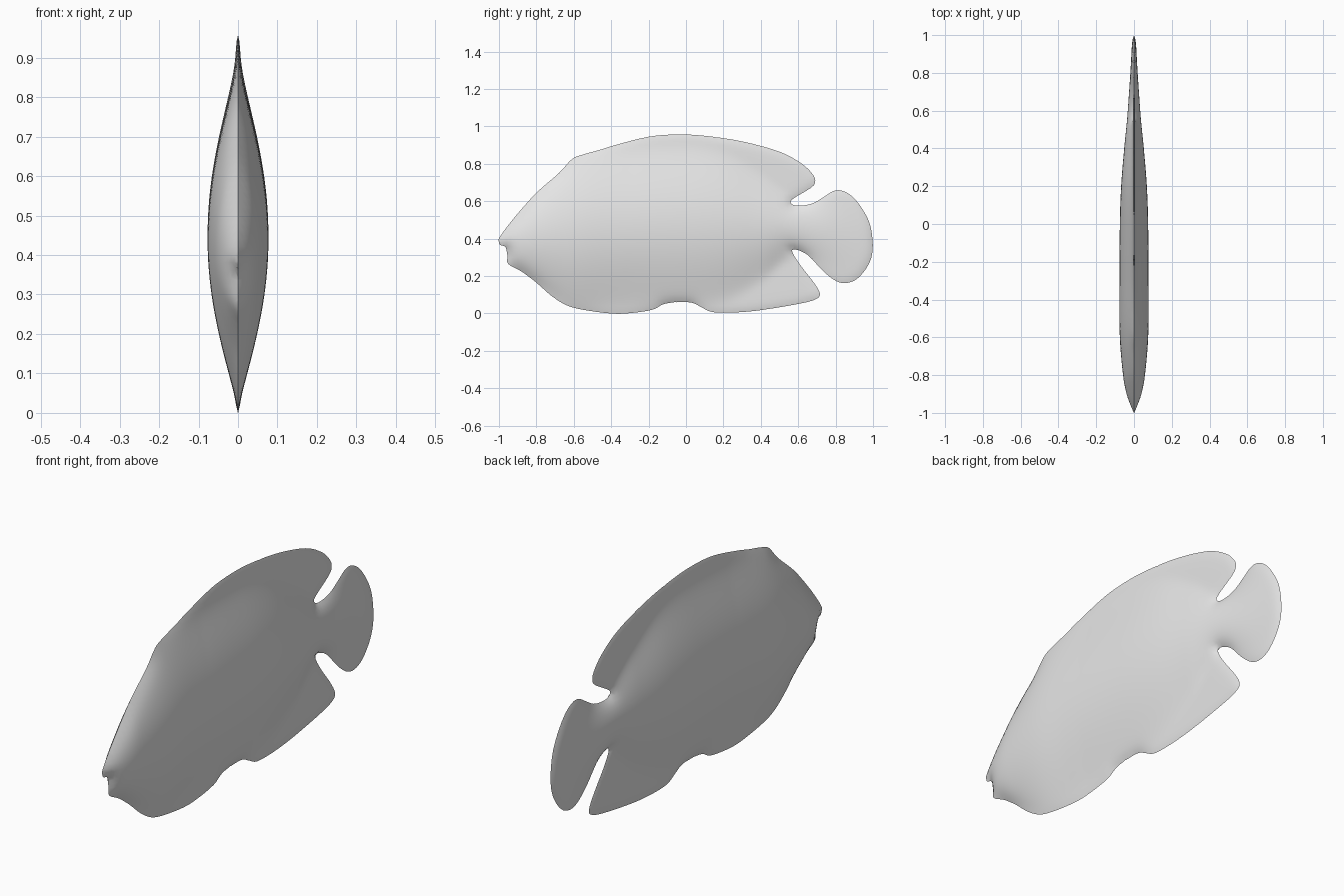
import bpy, bmesh, math
from mathutils import Vector

if "Cube" in bpy.data.objects:
    bpy.data.objects.remove(bpy.data.objects["Cube"])

# Side outline (y, z), clockwise from the upper lip
OUTLINE = [
    (-1, .38), (-.995, .41), (-.92, .51), (-.80, .645), (-.68, .75), (-.61, .825),
    (-.55, .85), (-.46, .875), (-.38, .90), (-.2, .945), (-.05, .957), (.1, .95),
    (.3, .92), (.5, .865), (.62, .80), (.68, .74), (.69, .70), (.665, .67),
    (.59, .625), (.56, .60), (.575, .58), (.62, .577), (.68, .59), (.74, .625),
    (.79, .655), (.84, .655), (.90, .615), (.96, .53), (.99, .45), (.998, .34),
    (.975, .26), (.92, .19), (.86, .163), (.80, .175), (.73, .23), (.66, .305),
    (.61, .335), (.575, .342), (.57, .325), (.61, .26), (.68, .17), (.715, .11),
    (.70, .08), (.62, .055), (.4, .018), (.25, .005), (.14, .008), (.08, .035),
    (.03, .058), (-.05, .06), (-.12, .05), (-.18, .02), (-.3, .002), (-.4, 0),
    (-.55, .02), (-.64, .045), (-.72, .095), (-.80, .165), (-.88, .225),
    (-.95, .265), (-.955, .31), (-.965, .355), (-.99, .365)]

# Body stations: y, centre height, half height, half width
STATIONS = [
    (-1, .385, .09, .008), (-.9, .385, .18, .040), (-.8, .405, .27, .058),
    (-.6, .43, .42, .075), (-.4, .45, .465, .077), (0, .46, .48, .075),
    (.2, .46, .44, .068), (.4, .455, .32, .052), (.55, .46, .20, .037),
    (.7, .43, .20, .026), (.85, .41, .28, .016), (1, .40, .28, .008)]


def spline(points, steps):
    """Closed Catmull-Rom curve."""
    pts, out = [Vector(p) for p in points], []
    n = len(pts)
    for i in range(n):
        a, b, c, d = (pts[(i + k) % n] for k in (-1, 0, 1, 2))
        for s in range(steps):
            t = s / steps
            out.append(.5 * (2 * b + (c - a) * t + (2 * a - 5 * b + 4 * c - d) * t * t
                             + (3 * b - a - 3 * c + d) * t ** 3))
    return out


def station(y):
    """Smoothly interpolated centre, half height and half width at y."""
    y = max(-1, min(1, y))
    last = len(STATIONS) - 1
    i = next(k for k in range(last) if y <= STATIONS[k + 1][0])

    def slope(k, c):
        p, q = STATIONS[max(k - 1, 0)], STATIONS[min(k + 1, last)]
        return (q[c] - p[c]) / (q[0] - p[0])
    a, b = STATIONS[i], STATIONS[i + 1]
    w = b[0] - a[0]
    t = (y - a[0]) / w
    return [a[c] * (2 * t**3 - 3 * t * t + 1) + b[c] * (3 * t * t - 2 * t**3)
            + w * slope(i, c) * (t**3 - 2 * t * t + t)
            + w * slope(i + 1, c) * (t**3 - t * t) for c in (1, 2, 3)]


def edge_distance(p, loop):
    best = 9
    for i, b in enumerate(loop):
        a = loop[i - 1]
        d = b - a
        t = max(0, min(1, (p - a).dot(d) / d.length_squared))
        best = min(best, (p - a - d * t).length_squared)
    return math.sqrt(best)


def half_width(p, loop):
    centre, height, width = station(p.x)
    t = min(1, abs(p.y - centre) / height)
    # The head is rounder, the body fades softly into the fins
    power = 1.1 if p.x < -.8 else 1.1 + .5 * min(1, (p.x + .8) / .5)
    lens = width * (1 - t * t) ** power
    fin = .006
    d = edge_distance(p, loop)
    return (lens + fin * math.exp(-lens / fin)) * (1 - math.exp(-d / .018))


# Flat side sheet, cut into a grid
loop = spline(OUTLINE, 4)
bm = bmesh.new()
face = bm.faces.new([bm.verts.new((0, p.x, p.y)) for p in loop])
face.normal_update()
if face.normal.x < 0:
    face.normal_flip()
STEP = .02
for axis, low, high in ((1, -1, 1), (2, 0, .96)):
    normal = Vector((0, 0, 0))
    normal[axis] = 1
    for i in range(1, int((high - low) / STEP + .5)):
        bmesh.ops.bisect_plane(bm, geom=bm.verts[:] + bm.edges[:] + bm.faces[:],
                               dist=1e-5, plane_co=normal * (low + i * STEP + .0013),
                               plane_no=normal)
bmesh.ops.remove_doubles(bm, verts=bm.verts[:], dist=.002)

# Swell the sheet, keeping its rim on the centre plane
for v in bm.verts:
    v.co.x = 0 if v.is_boundary else half_width(Vector((v.co.y, v.co.z)), loop)
mesh = bpy.data.meshes.new("fish_body")
bm.to_mesh(mesh)
bm.free()

# Fish with fins and tail, mirrored left to right
fish = bpy.data.objects.new("fish_body", mesh)
bpy.context.collection.objects.link(fish)
grey = bpy.data.materials.new("light grey")
grey.diffuse_color = (.8, .8, .8, 1)
grey.use_nodes = True
grey.node_tree.nodes["Principled BSDF"].inputs["Base Color"].default_value = grey.diffuse_color
mesh.materials.append(grey)
mirror = fish.modifiers.new("Mirror", 'MIRROR')
mirror.use_clip = True
mirror.merge_threshold = .0002
bpy.context.view_layer.objects.active = fish
fish.select_set(True)
bpy.ops.object.modifier_apply(modifier="Mirror")
bpy.ops.object.shade_smooth_by_angle(angle=math.radians(60))
